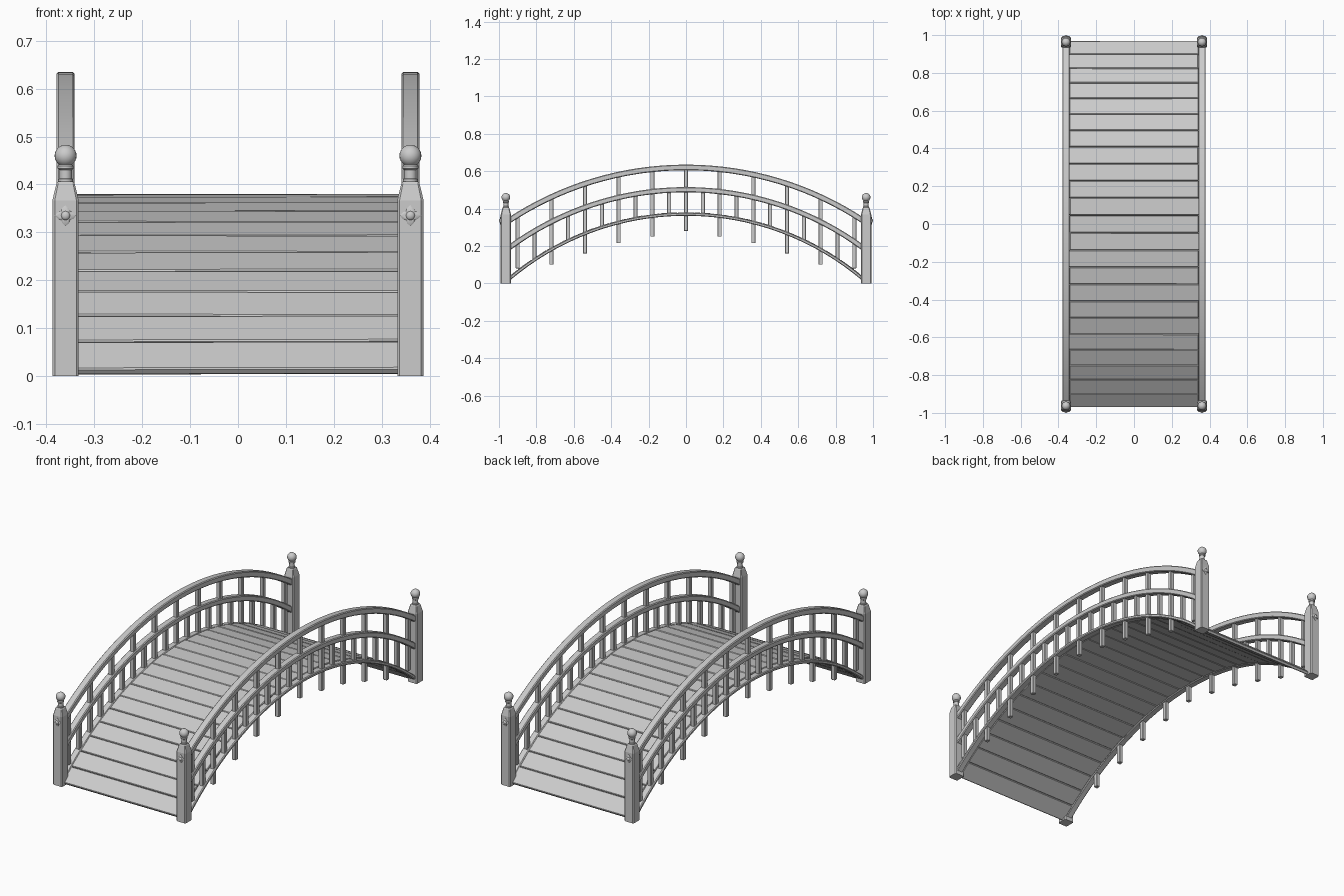
import bpy, bmesh, math, random
from mathutils import Matrix, Vector

if "Cube" in bpy.data.objects:
    bpy.data.objects.remove(bpy.data.objects["Cube"])

random.seed(4)
SIDE_X = 0.36


def finish(name, bm, bevel=0.0, smooth=False):
    bmesh.ops.recalc_face_normals(bm, faces=bm.faces)
    me = bpy.data.meshes.new(name)
    bm.to_mesh(me)
    bm.free()
    ob = bpy.data.objects.new(name, me)
    bpy.context.collection.objects.link(ob)
    if bevel:
        mod = ob.modifiers.new("bevel", 'BEVEL')
        mod.width, mod.segments = bevel, 1
    if smooth:
        bpy.ops.object.select_all(action='DESELECT')
        ob.select_set(True)
        bpy.context.view_layer.objects.active = ob
        bpy.ops.object.shade_smooth_by_angle(angle=math.radians(35))
    return ob


def add_box(bm, centre, size, rot=None):
    m = Matrix.Translation(centre) @ (rot or Matrix()) @ Matrix.Diagonal((*size, 1))
    return bmesh.ops.create_cube(bm, size=1, matrix=m)["verts"]


def loft(bm, rings):
    """Skin a list of vertex rings and cap both ends."""
    rows = [[bm.verts.new(p) for p in r] for r in rings]
    n = len(rows[0])
    for a, b in zip(rows, rows[1:]):
        for i in range(n):
            j = (i + 1) % n
            bm.faces.new((a[i], a[j], b[j], b[i]))
    bm.faces.new(rows[0])
    bm.faces.new(rows[-1])


def arc_data(top, end_y, end_z):
    sag = top - end_z
    r = (end_y ** 2 + sag ** 2) / (2 * sag)
    return r, top - r


def arc_z(arc, y):
    return arc[1] + math.sqrt(arc[0] ** 2 - y * y)


def arched_rail(name, x, arc, end_y, width, thick, steps=32):
    """Rectangular bar swept along a circular arch (arc is its centreline)."""
    r, zc = arc
    amax = math.asin(end_y / r)
    c = 0.004
    w, t = width / 2, thick / 2
    sect = [(-w, -t + c), (-w, t - c), (-w + c, t), (w - c, t),
            (w, t - c), (w, -t + c), (w - c, -t), (-w + c, -t)]
    rings = []
    for i in range(steps + 1):
        a = amax * (2 * i / steps - 1)
        rings.append([(x + u, (r + v) * math.sin(a), zc + (r + v) * math.cos(a))
                      for u, v in sect])
    bm = bmesh.new()
    loft(bm, rings)
    return finish(name, bm, smooth=True)


top_arc = arc_data(0.62, 0.94, 0.34)
mid_arc = arc_data(0.501, 0.94, 0.195)
deck_arc = arc_data(0.371, 0.965, 0.008)

# deck planks laid round the arch, each slightly uneven
r, zc = deck_arc
amax = math.asin(0.965 / r)
count = 23
pitch = 2 * amax / count
for i in range(count):
    a = -amax + (i + 0.5) * pitch
    bm = bmesh.new()
    rot = (Matrix.Rotation(-a, 4, 'X')
           @ Matrix.Rotation(random.uniform(-0.018, 0.018), 4, 'X')
           @ Matrix.Rotation(random.uniform(-0.003, 0.003), 4, 'Y'))
    pos = Vector((random.uniform(-0.002, 0.002), r * math.sin(a), zc + r * math.cos(a)))
    add_box(bm, pos, (0.684, pitch * r * 0.985, 0.017), rot)
    finish("deck_plank_%02d" % (i + 1), bm, bevel=0.003)

# hanging depth of the tall balusters, from the middle of the bridge outwards
feet = [0.28, 0.25, 0.215, 0.16, 0.10, 0.08]

for sx, side in ((-1, "left"), (1, "right")):
    x = sx * SIDE_X
    # rails and the stringer along the deck edge
    arched_rail(side + "_hand_rail", x, top_arc, 0.955, 0.038, 0.03)
    arched_rail(side + "_middle_rail", x, mid_arc, 0.955, 0.036, 0.028)
    arched_rail(side + "_stringer", x, (r - 0.001, zc), 0.955, 0.036, 0.017)

    # tall balusters through all rails, short ones in between
    bm = bmesh.new()
    for k in range(-10, 11):
        y = k * 0.09
        if k % 2 == 0:
            z0, z1 = feet[abs(k) // 2], arc_z(top_arc, y)
        else:
            z0, z1 = arc_z(deck_arc, y), arc_z(mid_arc, y)
        add_box(bm, (x, y, (z0 + z1) / 2), (0.022, 0.022, z1 - z0))
    finish(side + "_balusters", bm, bevel=0.002)

    for sy, end in ((-1, "front"), (1, "back")):
        y = sy * 0.963
        tag = end + "_" + side
        # square post with chamfered corners and a tapered head
        bm = bmesh.new()
        rings = []
        for z, h in ((0, 0.0275), (0.367, 0.0275), (0.402, 0.019), (0.406, 0.016)):
            c = h * 0.18
            pts = [(h, h - c), (h - c, h), (-h + c, h), (-h, h - c),
                   (-h, -h + c), (-h + c, -h), (h - c, -h), (h, -h + c)]
            rings.append([(x + u, y + v, z) for u, v in pts])
        loft(bm, rings)
        finish(tag + "_post", bm)

        # turned neck
        bm = bmesh.new()
        profile = [(0.404, 0.0155), (0.411, 0.0155), (0.413, 0.013), (0.430, 0.013),
                   (0.433, 0.0165), (0.439, 0.0165), (0.442, 0.013)]
        loft(bm, [[(x + q * math.cos(t * math.tau / 20), y + q * math.sin(t * math.tau / 20), z)
                   for t in range(20)] for z, q in profile])
        finish(tag + "_finial_neck", bm, smooth=True)

        # ball finial
        bm = bmesh.new()
        bmesh.ops.create_uvsphere(bm, u_segments=20, v_segments=12, radius=0.023,
                                  matrix=Matrix.Translation((x, y, 0.460)))
        finish(tag + "_finial_ball", bm, smooth=True)

        # four-petal rosette with a domed boss on the outer face
        bm = bmesh.new()
        face_y = y + sy * 0.0265
        rings = []
        for depth, s in ((0, 1), (0.003, 1), (0.005, 0.8)):
            ring = []
            for t in range(16):
                ang = t * math.tau / 16
                q = s * (0.0175 + 0.0045 * math.cos(4 * ang))
                ring.append((x + q * math.cos(ang), face_y + sy * depth, 0.335 + q * math.sin(ang)))
            rings.append(ring)
        loft(bm, rings)
        boss = Matrix.Translation((x, face_y + sy * 0.004, 0.335)) @ Matrix.Diagonal((1, 0.65, 1, 1))
        bmesh.ops.create_uvsphere(bm, u_segments=12, v_segments=8, radius=0.0095, matrix=boss)
        finish(tag + "_rosette", bm, smooth=True)
